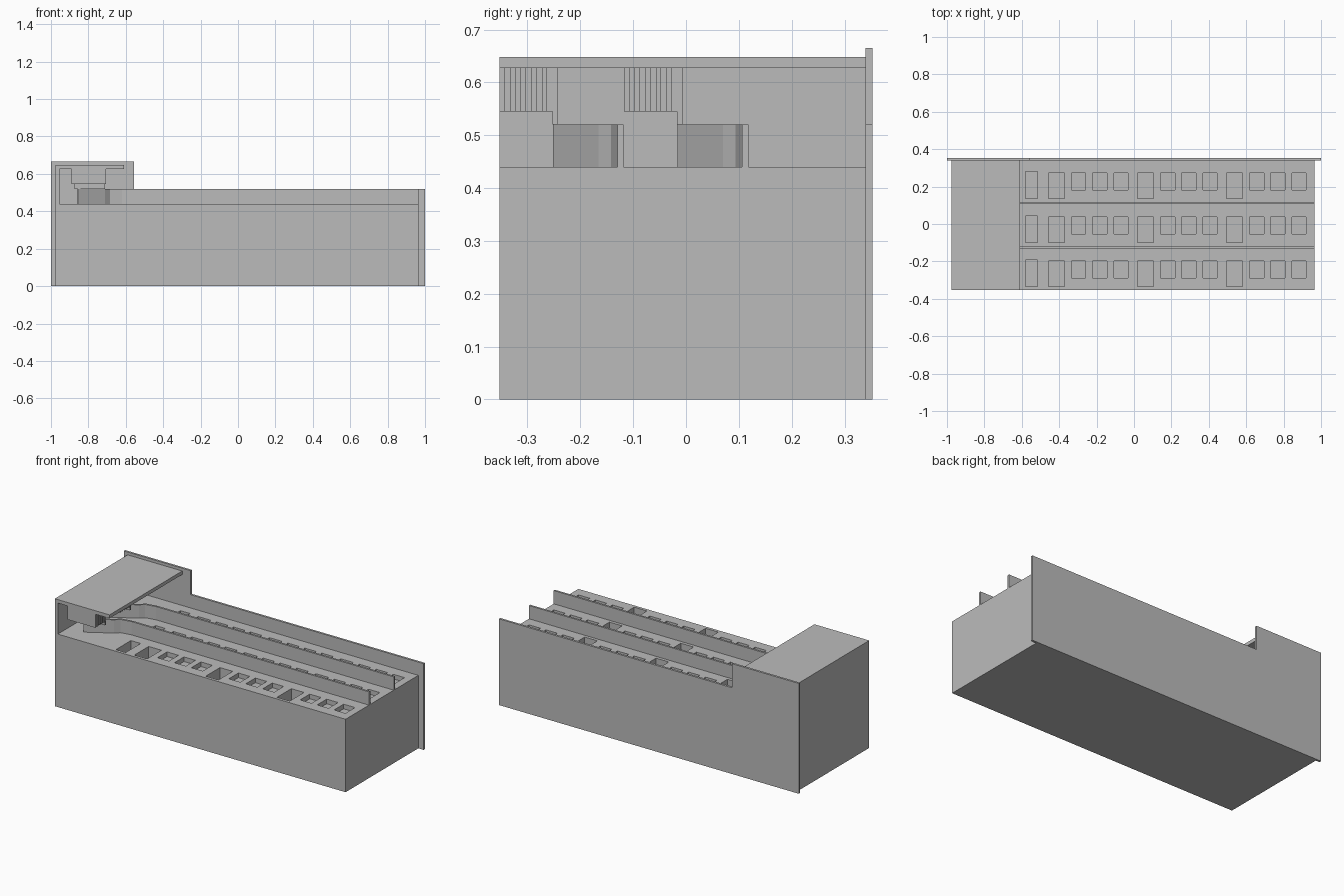
import bpy, bmesh
from mathutils import Vector

cube = bpy.data.objects.get("Cube")
if cube:
    bpy.data.objects.remove(cube, do_unlink=True)

grey = bpy.data.materials.new("plain grey")
grey.use_nodes = True
COLOUR = (0.5, 0.5, 0.5, 1)
grey.diffuse_color = COLOUR
grey.node_tree.nodes["Principled BSDF"].inputs["Base Color"].default_value = COLOUR


def add_box(bm, x0, x1, y0, y1, z0, z1):
    cube = bmesh.ops.create_cube(bm, size=1)
    for v in cube["verts"]:
        v.co = Vector((x0 if v.co.x < 0 else x1,
                       y0 if v.co.y < 0 else y1,
                       z0 if v.co.z < 0 else z1))


def boxes(name, items):
    bm = bmesh.new()
    for item in items:
        add_box(bm, *item)
    mesh = bpy.data.meshes.new(name)
    bm.to_mesh(mesh)
    bm.free()
    mesh.materials.append(grey)
    ob = bpy.data.objects.new(name, mesh)
    bpy.context.collection.objects.link(ob)
    return ob


def extrude_outline(name, points, axis, low, high):
    """Closed outline in plan (axis z) or elevation (axis y), given thickness."""
    bm = bmesh.new()
    place = (lambda a, b: (a, low, b)) if axis == "y" else (lambda a, b: (a, b, low))
    face = bm.faces.new([bm.verts.new(place(*p)) for p in points])
    out = bmesh.ops.extrude_face_region(bm, geom=[face])
    shift = Vector((0, high - low, 0)) if axis == "y" else Vector((0, 0, high - low))
    for g in out["geom"]:
        if isinstance(g, bmesh.types.BMVert):
            g.co += shift
    bmesh.ops.recalc_face_normals(bm, faces=bm.faces[:])
    mesh = bpy.data.meshes.new(name)
    bm.to_mesh(mesh)
    bm.free()
    mesh.materials.append(grey)
    ob = bpy.data.objects.new(name, mesh)
    bpy.context.collection.objects.link(ob)
    return ob


LEFT, RIGHT, FRONT, BACK = -0.975, 0.965, -0.353, 0.34
DECK, WALL_TOP, CEILING = 0.44, 0.52, 0.627
ROW = 0.236

# Main block with three rows of sunken openings
block = boxes("main_block", [(LEFT, RIGHT, FRONT, BACK, 0, DECK)])
pits = []
for row in range(3):
    dy = -row * ROW

    def pit(x, width, y0, y1, depth):
        pits.append((x, x + width, y0 + dy, y1 + dy, DECK - depth, DECK + 0.05))

    pit(-0.58, 0.065, 0.137, 0.28, 0.08)
    for bay in range(3):
        door_x = -0.457 + bay * 0.476
        pit(door_x, 0.085, 0.137, 0.273, 0.08)
        for k in range(3):
            pit(door_x + 0.123 + k * 0.113, 0.076, 0.182, 0.273, 0.028)
cutter = boxes("opening_cutter", pits)
cutter.hide_render = True
mod = block.modifiers.new("openings", "BOOLEAN")
mod.operation = "DIFFERENCE"
mod.solver = "EXACT"
mod.object = cutter
graph = bpy.context.evaluated_depsgraph_get()
cut_mesh = bpy.data.meshes.new_from_object(block.evaluated_get(graph))
block.modifiers.clear()
block.data = cut_mesh
bpy.data.objects.remove(cutter, do_unlink=True)

# Back wall, raised at one end
extrude_outline("back_wall",
                [(-1, 0), (1, 0), (1, WALL_TOP), (-0.555, WALL_TOP),
                 (-0.555, 0.665), (-1, 0.665)], "y", BACK, 0.353)

# Roof slab and the end wall that carries it
boxes("canopy_roof", [(LEFT, -0.61, FRONT, BACK, CEILING, 0.648)])
boxes("end_wall", [(LEFT, -0.955, FRONT, BACK, DECK, CEILING)])

for i, y in enumerate((-0.124, 0.112)):
    # Long dividing wall between rows
    boxes(f"dividing_wall_{i + 1}", [(-0.62, RIGHT, y - 0.006, y + 0.006, DECK, WALL_TOP)])

    # Bent screen that continues the dividing wall under the roof
    path = [(-0.62, y), (-0.685, y - 0.012), (-0.71, y - 0.036), (-0.855, y - 0.122)]
    outline = ([(px, py - 0.006) for px, py in path]
               + [(px - 0.004, py + 0.006) for px, py in reversed(path)])
    extrude_outline(f"bent_screen_{i + 1}", outline, "z", DECK, WALL_TOP)

    # Slatted box hanging from the roof, with a deeper panel at the rear
    y0 = y - 0.229
    slats = [(-0.89, -0.705 - 0.006 * (k % 2), y0 + k * 0.01, y0 + (k + 1) * 0.01,
              0.545, CEILING) for k in range(10)]
    boxes(f"hanging_slats_{i + 1}", slats)
    boxes(f"hanging_panel_{i + 1}",
          [(-0.875, -0.71, y0 + 0.1, y0 + 0.11, WALL_TOP, CEILING)])
